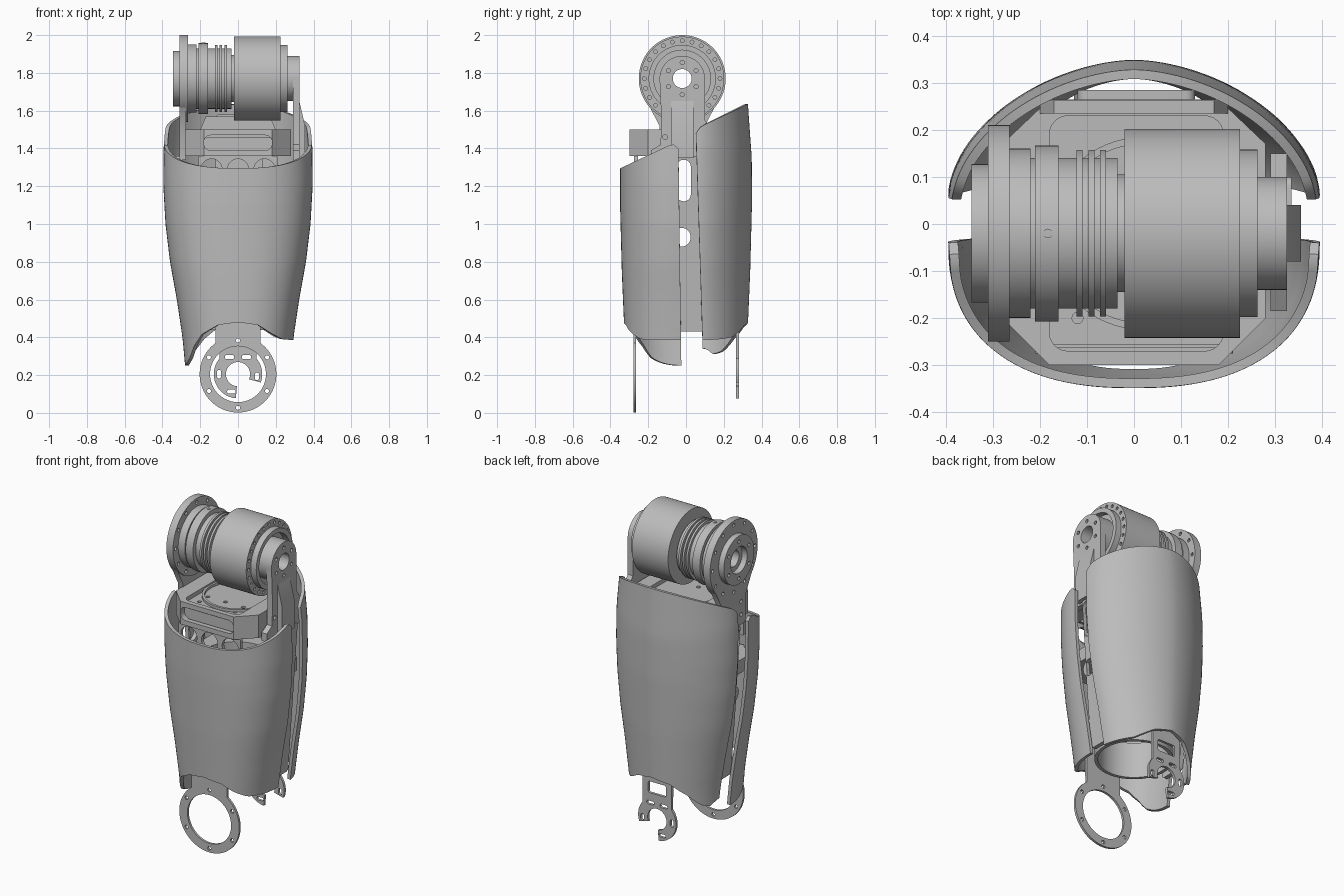
import bpy, bmesh
from math import sin, cos, pi, radians
from mathutils import Matrix

if "Cube" in bpy.data.objects:
    bpy.data.objects.remove(bpy.data.objects["Cube"])

grey = bpy.data.materials.new("machined grey")
grey.use_nodes = True
grey.diffuse_color = (0.5, 0.5, 0.5, 1)
grey.node_tree.nodes["Principled BSDF"].inputs["Base Color"].default_value = (0.5, 0.5, 0.5, 1)
parts = []

AY, AZ = -0.02, 1.77          # joint axis
AXES = {
    "x": Matrix(((0, 0, 1), (1, 0, 0), (0, 1, 0))).to_4x4(),
    "y": Matrix(((1, 0, 0), (0, 0, -1), (0, 1, 0))).to_4x4(),
    "z": Matrix.Identity(4),
}


def add(name, mesh):
    ob = bpy.data.objects.new(name, mesh)
    bpy.context.collection.objects.link(ob)
    mesh.materials.clear()
    mesh.materials.append(grey)
    parts.append(ob)
    return ob


def arc(cx, cy, r, a0, a1, n=16):
    angles = [radians(a0 + (a1 - a0) * i / n) for i in range(n + 1)]
    return [(cx + r * cos(a), cy + r * sin(a)) for a in angles]


def circle(cx, cy, r, n=64):
    return arc(cx, cy, r, 0, 360, n)[:-1]


def rounded(cx, cy, w, h, r):
    pts = []
    for k, (sx, sy) in enumerate(((1, 1), (-1, 1), (-1, -1), (1, -1))):
        pts += arc(cx + sx * (w / 2 - r), cy + sy * (h / 2 - r), r, 90 * k, 90 * k + 90, 6)
    return pts


def bolts(cx, cy, r, count, size):
    """Ring of small holes, the first one straight above the centre."""
    return [circle(cx + r * sin(2 * pi * i / count), cy + r * cos(2 * pi * i / count), size, 12)
            for i in range(count)]


def plate(name, axis, lo, hi, outline, holes=(), lean=0, pivot=0):
    """Flat outline with holes, extruded along an axis from lo to hi."""
    curve = bpy.data.curves.new(name, "CURVE")
    curve.dimensions, curve.fill_mode = "2D", "BOTH"
    curve.extrude = (hi - lo) / 2
    for loop in [outline, *holes]:
        sp = curve.splines.new("POLY")
        sp.points.add(len(loop) - 1)
        for p, (u, v) in zip(sp.points, loop):
            p.co = (u, v, 0, 1)
        sp.use_cyclic_u = True
    tmp = bpy.data.objects.new(name, curve)
    bpy.context.collection.objects.link(tmp)
    dg = bpy.context.evaluated_depsgraph_get()
    mesh = bpy.data.meshes.new_from_object(tmp.evaluated_get(dg))
    bpy.data.objects.remove(tmp)
    mid = (lo + hi) / 2 * (-1 if axis == "y" else 1)
    mesh.transform(AXES[axis] @ Matrix.Translation((0, 0, mid)))
    for v in mesh.vertices:
        v.co.x += lean * (v.co.z - pivot)
    bm = bmesh.new()
    bm.from_mesh(mesh)
    bmesh.ops.remove_doubles(bm, verts=bm.verts, dist=1e-5)
    bmesh.ops.recalc_face_normals(bm, faces=bm.faces)
    bm.to_mesh(mesh)
    bm.free()
    return add(name, mesh)


def apply(ob, mod):
    bpy.context.view_layer.objects.active = ob
    bpy.ops.object.modifier_apply(modifier=mod.name)


def interp(pts, x):
    if x <= pts[0][0]:
        return pts[0][1]
    for (x0, y0), (x1, y1) in zip(pts, pts[1:]):
        if x <= x1:
            t = (x - x0) / (x1 - x0)
            return y0 + (y1 - y0) * t
    return pts[-1][1]


# Curved covers
WIDTH = [(0.25, 0.28), (0.4, 0.294), (0.6, 0.324), (0.8, 0.36), (1.0, 0.384), (1.2, 0.395), (1.4, 0.394), (1.63, 0.375)]
DEPTH = [(0.4, 0.325), (0.75, 0.34), (1.1, 0.349), (1.35, 0.348), (1.63, 0.328)]


def cover(name, side, power, edge, top, corner, bottom, nu=64, nv=28):
    bm = bmesh.new()
    grid = []
    for i in range(nu + 1):
        c, s = cos(pi * i / nu), max(0, sin(pi * i / nu))
        cx = abs(c) ** (2 / power) * (1 if c > 0 else -1)
        sy = s ** (2 / power)
        z1 = top[0] + (top[1] - top[0]) * sy - corner * max(0, 1 - sy / 0.15) ** 2
        z0 = interp(bottom, cx)
        col = []
        for j in range(nv + 1):
            z = z0 + (z1 - z0) * j / nv
            e = interp(edge, z)
            col.append(bm.verts.new((interp(WIDTH, z) * cx, e + (side * interp(DEPTH, z) - e) * sy, z)))
        grid.append(col)
    for a, b in zip(grid, grid[1:]):
        for j in range(nv):
            f = [a[j], b[j], b[j + 1], a[j + 1]]
            bm.faces.new(f if side > 0 else f[::-1])
    mesh = bpy.data.meshes.new(name)
    bm.to_mesh(mesh)
    bm.free()
    ob = add(name, mesh)
    mod = ob.modifiers.new("thickness", "SOLIDIFY")
    mod.thickness, mod.offset = 0.02, -1
    apply(ob, mod)


cover("front_cover", -1, 2.4, [(0.25, -0.025), (1.4, -0.04)], (1.44, 1.295), 0.04,
      [(-1, 0.25), (-0.9, 0.29), (-0.8, 0.355), (-0.65, 0.415), (-0.35, 0.465), (0, 0.48),
       (0.35, 0.465), (0.6, 0.42), (0.8, 0.39), (1, 0.385)])
cover("back_cover", 1, 1.78, [(0.31, 0.09), (1.5, 0.052)], (1.505, 1.635), 0.025,
      [(-1, 0.34), (-0.95, 0.31), (-0.85, 0.325), (-0.65, 0.39), (-0.35, 0.455), (0, 0.48),
       (0.35, 0.46), (0.7, 0.4), (1, 0.385)])

# Joint motor: stacked rings along the axis
bore = circle(AY, AZ, 0.05)
rings = [("flange_step", -0.265, -0.22, 0.18), ("neck", -0.22, -0.21, 0.16), ("collar", -0.21, -0.16, 0.187),
         ("gear_housing", -0.16, -0.035, 0.16), ("drum_neck", -0.035, -0.02, 0.125),
         ("drum", -0.02, 0.215, 0.222)]
rings += [(f"cooling_fin_{i}", -0.122 + 0.025 * i, -0.109 + 0.025 * i, 0.177) for i in range(3)]
for name, lo, hi, r in rings:
    plate(name, "x", lo, hi, circle(AY, AZ, r, 96), [bore])
plate("outer_cap", "x", -0.345, -0.31, circle(AY, AZ, 0.147), [circle(AY, AZ, 0.08)] + bolts(AY, AZ, 0.112, 6, 0.011))
plate("hub", "x", 0.225, 0.325, circle(AY, AZ, 0.12), [bore] + bolts(AY, AZ, 0.085, 6, 0.011))
plate("drum_end", "x", 0.215, 0.225, circle(AY, AZ, 0.222, 96), [bore] + bolts(AY, AZ, 0.2, 24, 0.01))
plate("drum_lip", "x", 0.225, 0.262, circle(AY, AZ, 0.178), [circle(AY, AZ, 0.15)])
plate("flange", "x", -0.31, -0.265, circle(AY, AZ, 0.23, 96), [bore] + bolts(AY, AZ, 0.205, 12, 0.011))
plate("collar_screw", "z", AZ + 0.17, AZ + 0.19, circle(-0.183, AY, 0.01, 16))

# Side plates carrying the joint
plate("flange_bracket", "x", -0.31, -0.275,
      arc(AY, AZ, 0.228, -140, -40) + [(0.1, 1.52), (0.09, 1.34), (-0.13, 1.34), (-0.14, 1.52)],
      [circle(y, z, 0.012, 12) for y in (-0.09, 0.05) for z in (1.4, 1.48)])
plate("hub_bracket", "x", 0.29, 0.325,
      arc(AY, AZ, 0.12, 0, 180, 32) + [(-0.13, 1.55), (-0.135, 1.42), (-0.185, 1.39), (-0.185, 1.34),
                                       (0.15, 1.34), (0.15, 1.48), (0.1, 1.55)],
      [bore, circle(-0.11, 1.46, 0.013, 12)] + bolts(AY, AZ, 0.085, 6, 0.011))
plate("hub_rib", "y", -0.08, 0.04, [(0.325, 1.35), (0.355, 1.35), (0.355, 1.52), (0.325, 1.65)])
for side, label in ((1, "left"), (-1, "right")):
    a, b = sorted((side * 0.31, side * 0.335))
    plate(f"{label}_arm", "x", a, b, rounded(0.025, 0.895, 0.15, 0.93, 0.02),
          [rounded(-0.012, 1.23, 0.075, 0.22, 0.036), circle(-0.025, 0.93, 0.05, 32)],
          lean=side * 0.07, pivot=1.36)

# Chassis tray between the side plates
octagon = [(-0.18, -0.3), (0.18, -0.3), (0.28, -0.2), (0.28, 0.17), (0.18, 0.265),
           (-0.18, 0.265), (-0.28, 0.17), (-0.28, -0.2)]
tray = plate("tray", "z", 1.36, 1.5, octagon, [rounded(0.005, -0.02, 0.37, 0.5, 0.04)])
slot = plate("slot_cutter", "y", -0.35, -0.25, rounded(0, 1.43, 0.36, 0.08, 0.035))
cut = tray.modifiers.new("slot", "BOOLEAN")
cut.object = slot
apply(tray, cut)
parts.remove(slot)
bpy.data.objects.remove(slot)
plate("tray_floor", "z", 1.455, 1.475, rounded(0.005, -0.02, 0.38, 0.51, 0.04),
      [circle(x, y, 0.012, 12) for x in (-0.12, 0, 0.12) for y in (-0.2, -0.12, 0.1)])
plate("tray_ring", "z", 1.475, 1.49, circle(0.02, -0.02, 0.205), [circle(0.02, -0.02, 0.19)])
plate("slot_back", "y", -0.262, -0.255, rounded(0, 1.43, 0.38, 0.12, 0.01))
plate("rear_wall", "y", 0.265, 0.285, rounded(0.005, 1.43, 0.25, 0.3, 0.02))
plate("rear_rim", "y", 0.235, 0.262, [(-0.2, 1.5), (0.2, 1.5), (0.17, 1.57), (-0.17, 1.57)])
plate("front_wall", "y", -0.275, -0.255, rounded(0, 1.27, 0.42, 0.18, 0.01),
      [circle(x, 1.29, 0.055, 32) for x in (-0.14, 0, 0.14)])
plate("middle_shelf", "z", 1.02, 1.1, octagon, [circle(0, -0.02, 0.2)])
plate("lower_tube", "z", 0.44, 0.66, circle(0, 0, 0.22), [circle(0, 0, 0.2)])

# Lower mounts: full ring in front, open hook behind
CZ = 0.205
plate("front_ring", "y", -0.278, -0.264,
      arc(0, CZ, 0.203, 126, 414, 80) + [(0.12, 0.43), (0.12, 0.62), (-0.12, 0.62), (-0.12, 0.43)],
      [circle(0, CZ, 0.148, 80)] + bolts(0, CZ, 0.178, 6, 0.011))
plate("rear_hook", "y", 0.264, 0.28,
      arc(0, CZ, 0.128, 140, 265, 32) + arc(0, CZ, 0.064, 265, -25, 40) + arc(0, CZ, 0.128, -20, 40, 16)
      + [(0.1, 0.62), (-0.1, 0.62)],
      [rounded(0, 0.39, 0.12, 0.07, 0.01), rounded(-0.1, CZ, 0.022, 0.045, 0.01),
       rounded(0.1, CZ - 0.012, 0.022, 0.04, 0.01), rounded(-0.045, 0.295, 0.05, 0.022, 0.01),
       rounded(0.045, 0.295, 0.05, 0.022, 0.01), rounded(-0.035, 0.113, 0.045, 0.02, 0.009)])

bpy.ops.object.select_all(action="DESELECT")
for ob in parts:
    ob.select_set(True)
bpy.context.view_layer.objects.active = parts[0]
bpy.ops.object.shade_smooth_by_angle(angle=radians(30))
